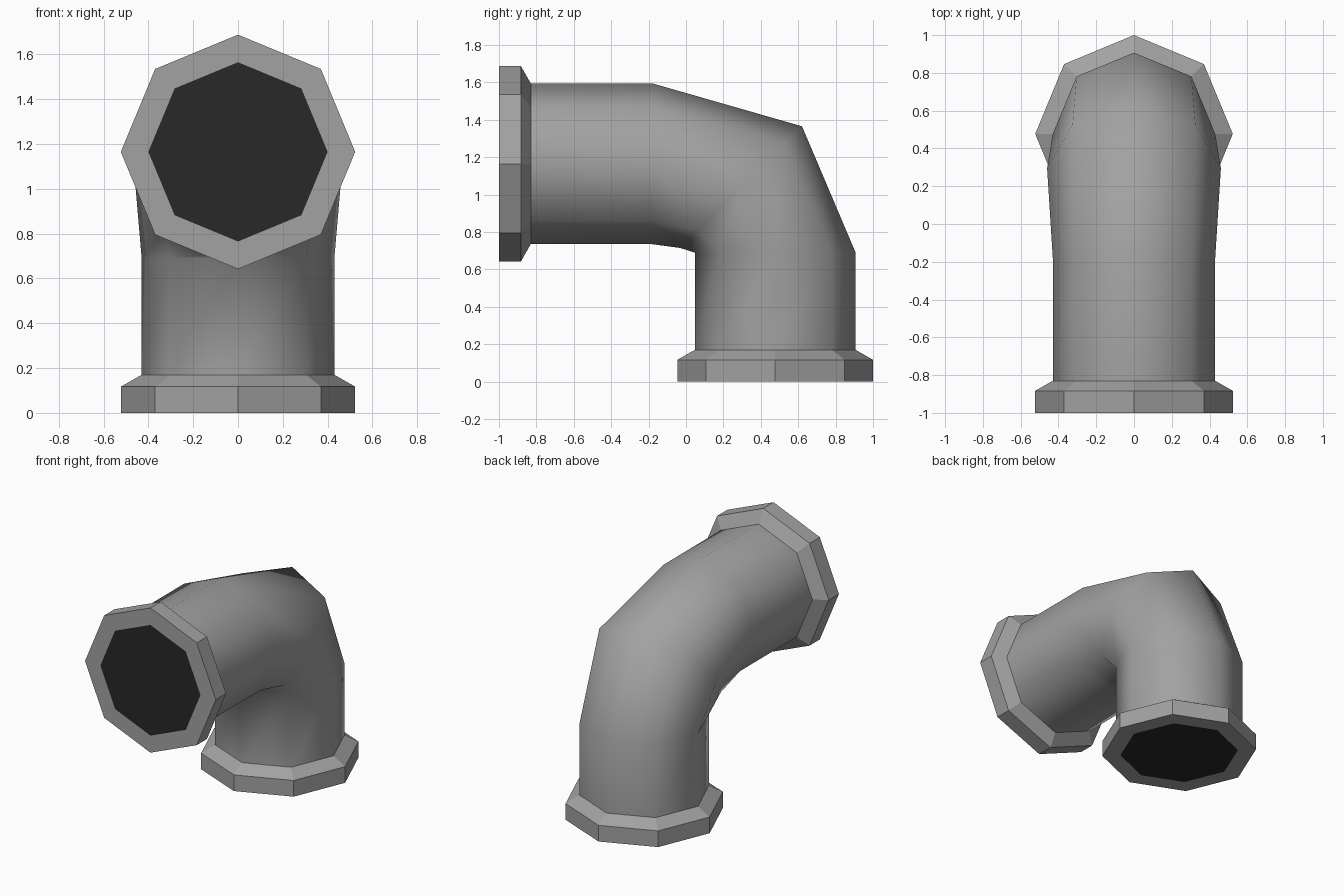
import bpy, bmesh, math
from mathutils import Vector

if "Cube" in bpy.data.objects:
    bpy.data.objects.remove(bpy.data.objects["Cube"])

SIDES = 8
X = Vector((1, 0, 0))


def material(name, value):
    m = bpy.data.materials.new(name)
    m.diffuse_color = (value, value, value, 1)
    m.use_nodes = True
    m.node_tree.nodes["Principled BSDF"].inputs["Base Color"].default_value = m.diffuse_color
    return m


grey = material("pipe grey", 0.36)
dark = material("opening black", 0.021)


def loft(name, rings, smooth=False, cap=False):
    """Skin octagon rings given as (centre, second axis, radius)."""
    bm = bmesh.new()
    loops = []
    for centre, axis, r in rings:
        c, u = Vector(centre), Vector(axis).normalized()
        angles = [2 * math.pi * i / SIDES for i in range(SIDES)]
        loops.append([bm.verts.new(c + r * (math.cos(a) * X + math.sin(a) * u)) for a in angles])
    for a, b in zip(loops, loops[1:]):
        for i in range(SIDES):
            j = (i + 1) % SIDES
            bm.faces.new((a[i], a[j], b[j], b[i])).smooth = smooth
    if cap:  # dark mouth of the pipe
        bm.faces.new(loops[0][::-1]).material_index = 1
    mesh = bpy.data.meshes.new(name)
    bm.to_mesh(mesh)
    bm.free()
    mesh.materials.append(grey)
    mesh.materials.append(dark)
    obj = bpy.data.objects.new(name, mesh)
    bpy.context.collection.objects.link(obj)
    return obj


def flange(name, mouth, inward, axis):
    """Octagonal collar: flat face, rim, then bevel down to the pipe."""
    profile = [(0, 0.40), (0, 0.523), (0.117, 0.523), (0.17, 0.43)]
    rings = [(Vector(mouth) + Vector(inward) * d, axis, r) for d, r in profile]
    loft(name, rings, cap=True)


CY, CZ = 0.477, 1.165  # centre lines of the upright and level legs

# Bent pipe body
loft("elbow_pipe", [
    ((0, CY, 0.17), (0, 1, 0), 0.43),
    ((0, CY, 0.69), (0, 1, 0), 0.43),
    ((0, 0.295, 1.04), (0, 1, 1), 0.46),
    ((0, -0.18, CZ), (0, 0, 1), 0.43),
    ((0, -0.83, CZ), (0, 0, 1), 0.43),
], smooth=True)

# End collars
flange("bottom_flange", (0, CY, 0), (0, 0, 1), (0, 1, 0))
flange("front_flange", (0, -1, CZ), (0, 1, 0), (0, 0, -1))
